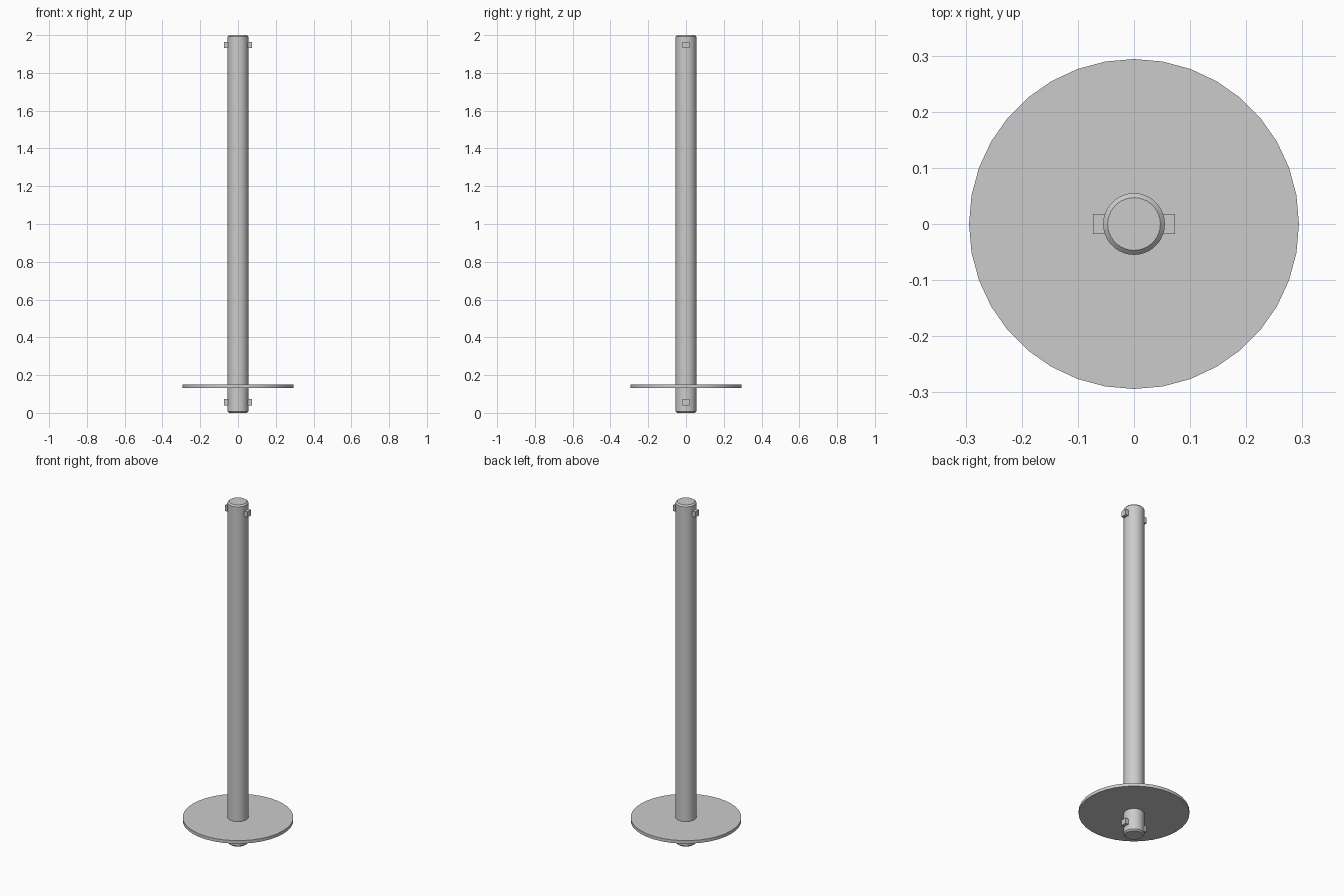
import bpy
import math

cube = bpy.data.objects.get("Cube")
if cube:
    bpy.data.objects.remove(cube, do_unlink=True)

grey = bpy.data.materials.new("plain grey")
grey.use_nodes = True
colour = (0.6, 0.6, 0.6, 1)
grey.diffuse_color = colour
grey.node_tree.nodes["Principled BSDF"].inputs["Base Color"].default_value = colour


def finish(name, smooth=False):
    obj = bpy.context.object
    obj.name = name
    obj.data.materials.append(grey)
    if smooth:
        bpy.ops.object.shade_smooth_by_angle(angle=math.radians(30))
    return obj


def cylinder(name, radius, bottom, top):
    bpy.ops.mesh.primitive_cylinder_add(
        vertices=36, radius=radius, depth=top - bottom,
        location=(0, 0, (bottom + top) / 2))
    return finish(name, smooth=True)


# Long rod with chamfered ends
rod = cylinder("rod", 0.055, 0, 2)
bevel = rod.modifiers.new("end chamfer", 'BEVEL')
bevel.width = 0.008
bevel.segments = 1
bevel.limit_method = 'ANGLE'
bevel.angle_limit = math.radians(40)

# Thin round stop plate
cylinder("stop_plate", 0.294, 0.132, 0.15)

# Square locking pegs through both ends
for end, height in (("lower", 0.056), ("upper", 1.947)):
    for side, sign in (("left", 1), ("right", -1)):
        bpy.ops.mesh.primitive_cube_add(size=1, location=(sign * 0.0565, 0, height))
        bpy.context.object.scale = (0.033, 0.036, 0.033)
        finish(f"{end}_{side}_peg")
